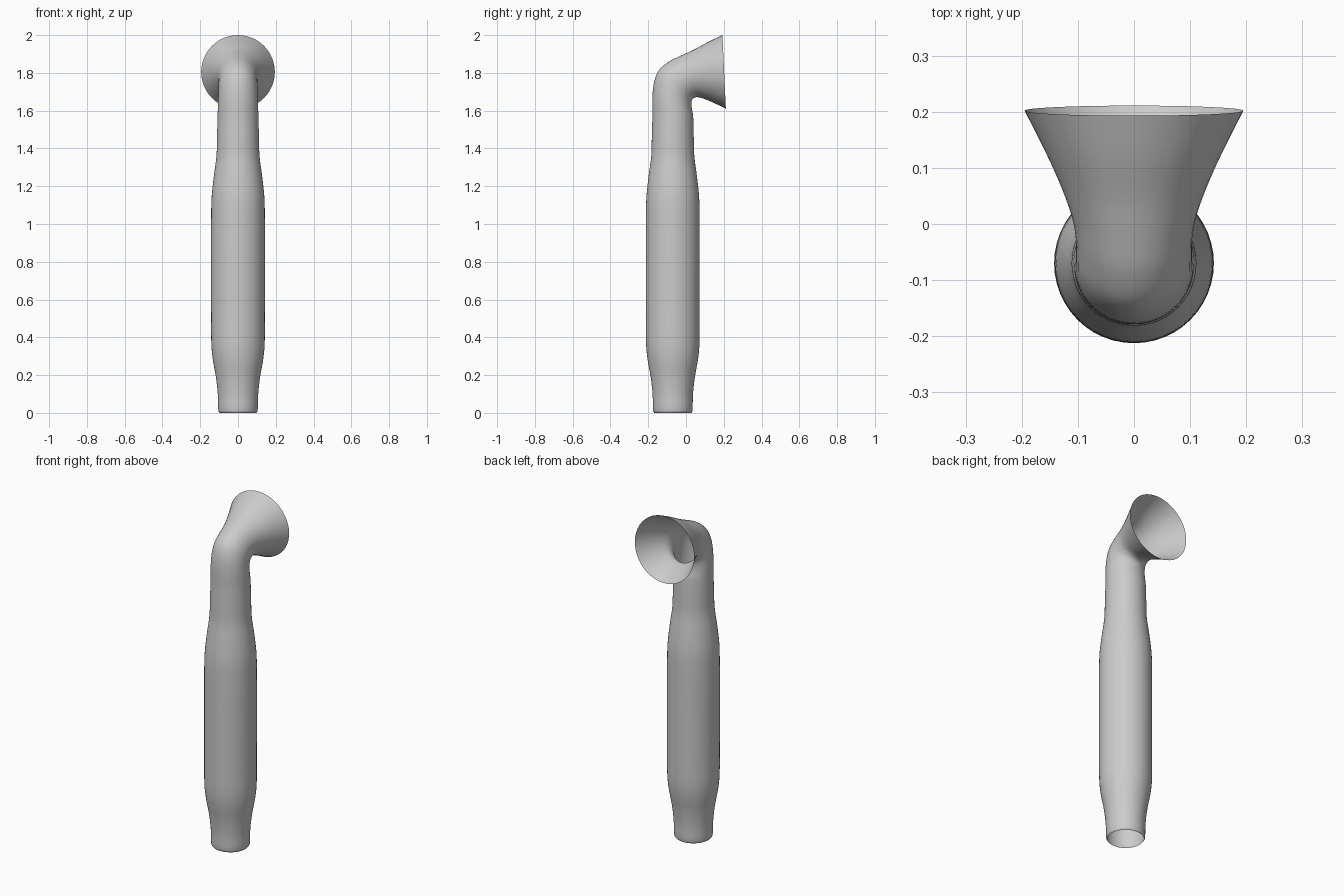
import bpy, bmesh, math
from mathutils import Vector

cube = bpy.data.objects.get("Cube")
if cube:
    bpy.data.objects.remove(cube, do_unlink=True)

SIDES = 48
STEPS = 4
AXIS_Y = -0.07

grey = bpy.data.materials.new("plain grey")
grey.use_nodes = True
colour = (0.6, 0.6, 0.6, 1)
grey.diffuse_color = colour
grey.node_tree.nodes["Principled BSDF"].inputs["Base Color"].default_value = colour

# Upright pipe: height, radius
pipe = [(0, .098), (.01, .104), (.1, .107), (.19, .117), (.28, .133), (.36, .141),
        (.5, .142), (1.05, .142), (1.15, .139), (1.26, .127), (1.36, .114),
        (1.46, .111), (1.57, .108)]
# Bend and flared mouth: outer (y, z), inner (y, z), half width
bend = [((-.178, 1.67), (.031, 1.61), .106),
        ((-.169, 1.75), (.029, 1.64), .104),
        ((-.143, 1.815), (.034, 1.66), .103),
        ((-.09, 1.86), (.046, 1.669), .104),
        ((-.03, 1.89), (.063, 1.671), .111),
        ((.04, 1.922), (.095, 1.663), .13),
        ((.12, 1.965), (.15, 1.64), .161),
        ((.193, 2.0), (.211, 1.61), .195)]

sections = [(AXIS_Y - r, z, AXIS_Y + r, z, r) for z, r in pipe]
sections += [(*outer, *inner, w) for outer, inner, w in bend]
sections = [Vector(s) for s in sections]


def smooth_sections(keys):
    """Hermite interpolation with tangents that respect uneven spacing."""
    knots = [0]
    for a, b in zip(keys, keys[1:]):
        knots.append(knots[-1] + (b - a).length)
    last = len(keys) - 1

    def tangent(i):
        lo, hi = max(i - 1, 0), min(i + 1, last)
        return (keys[hi] - keys[lo]) / (knots[hi] - knots[lo])

    result = []
    for i in range(last):
        h = knots[i + 1] - knots[i]
        for k in range(STEPS):
            t = k / STEPS
            s = t * t * (3 - 2 * t)
            result.append(keys[i] * (1 - s) + keys[i + 1] * s
                          + tangent(i) * h * t * (1 - t) ** 2
                          - tangent(i + 1) * h * t * t * (1 - t))
    return result + [keys[-1]]


# Sweep an oval ring through every section, leaving both ends open
bm = bmesh.new()
rings = []
for oy, oz, iy, iz, width in smooth_sections(sections):
    centre = Vector((0, (oy + iy) / 2, (oz + iz) / 2))
    across = Vector((0, (iy - oy) / 2, (iz - oz) / 2))
    ring = []
    for j in range(SIDES):
        a = math.tau * j / SIDES
        ring.append(bm.verts.new(centre + across * math.cos(a)
                                 + Vector((width * math.sin(a), 0, 0))))
    rings.append(ring)
for low, high in zip(rings, rings[1:]):
    for j in range(SIDES):
        n = (j + 1) % SIDES
        bm.faces.new((low[j], high[j], high[n], low[n]))
bmesh.ops.recalc_face_normals(bm, faces=bm.faces)
# Make the outside of the pipe the front of the faces
bm.faces.ensure_lookup_table()
first = bm.faces[SIDES * STEPS * 7]
if first.normal.dot(first.calc_center_median() - Vector((0, AXIS_Y, 1))) < 0:
    bmesh.ops.reverse_faces(bm, faces=bm.faces)

mesh = bpy.data.meshes.new("cowl_pipe")
bm.to_mesh(mesh)
bm.free()
mesh.materials.append(grey)
cowl = bpy.data.objects.new("cowl_pipe", mesh)
bpy.context.collection.objects.link(cowl)
bpy.context.view_layer.objects.active = cowl
cowl.select_set(True)
bpy.ops.object.shade_smooth_by_angle(angle=math.radians(40))
